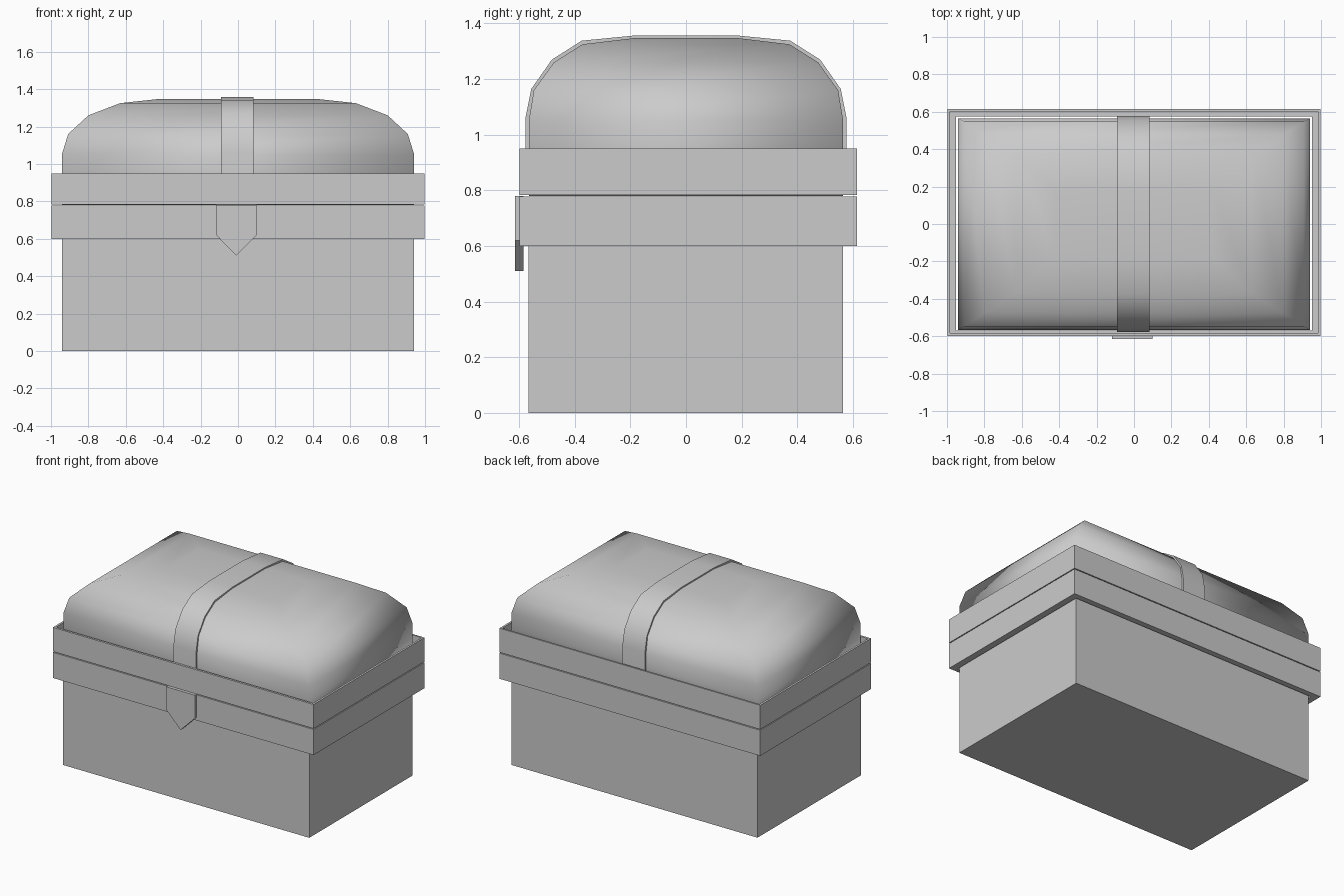
import bpy, bmesh

if "Cube" in bpy.data.objects:
    bpy.data.objects.remove(bpy.data.objects["Cube"])


def make(name, verts, faces, smooth=False):
    me = bpy.data.meshes.new(name)
    me.from_pydata(verts, [], faces)
    bm = bmesh.new()
    bm.from_mesh(me)
    bmesh.ops.recalc_face_normals(bm, faces=bm.faces)
    bm.to_mesh(me)
    bm.free()
    for p in me.polygons:
        p.use_smooth = smooth
    ob = bpy.data.objects.new(name, me)
    bpy.context.collection.objects.link(ob)
    return ob


def rect(x, y0, y1, z):
    return [(-x, y0, z), (x, y0, z), (x, y1, z), (-x, y1, z)]


def bridge(count, sides, closed=False):
    """Quads joining successive rings of vertices."""
    faces = []
    for r in range(count if closed else count - 1):
        a, b = r * sides, (r + 1) % count * sides
        for i in range(sides):
            j = (i + 1) % sides
            faces.append((a + i, a + j, b + j, b + i))
    return faces


def stack(name, rings, smooth=False):
    """Closed solid from stacked rectangles."""
    verts = [v for r in rings for v in rect(*r)]
    n = len(verts)
    caps = [(3, 2, 1, 0), (n - 4, n - 3, n - 2, n - 1)]
    return make(name, verts, bridge(len(rings), 4) + caps, smooth)


def frame(name, outer, inner, z0, z1):
    """Rectangular band with an open middle."""
    rings = [(*outer, z0), (*outer, z1), (*inner, z1), (*inner, z0)]
    verts = [v for r in rings for v in rect(*r)]
    return make(name, verts, bridge(4, 4, closed=True))


# Chest box
stack("chest_body", [(0.942, -0.566, 0.564, 0), (0.942, -0.566, 0.564, 0.775)])

# Bands around the opening: thick lower one, thin upper rim
frame("lower_band", (0.998, -0.599, 0.614), (0.953, -0.57, 0.575), 0.6, 0.777)
frame("upper_band", (0.998, -0.599, 0.614), (0.984, -0.584, 0.602), 0.783, 0.95)

# Padded lid: mitred rounded dome
profile = [(0.942, 0.565, 0.78), (0.942, 0.565, 0.95), (0.942, 0.565, 1.05),
           (0.908, 0.547, 1.16), (0.80, 0.475, 1.26),
           (0.63, 0.372, 1.325), (0.42, 0.18, 1.348)]
stack("lid", [(x, -y, y, z) for x, y, z in profile], smooth=True)

# Strap over the lid
half = [(0.577, 0.79), (0.577, 1.06), (0.556, 1.165), (0.482, 1.27),
        (0.375, 1.338), (0.18, 1.357)]
path = [(-y, z) for y, z in half] + half[::-1]
verts = []
for y, z in path:
    k = 1 - 0.014 / 0.577
    iy, iz = y * k, z - (0.012 if z > 1.1 else 0)
    verts += [(-0.09, y, z), (0.083, y, z), (0.083, iy, iz), (-0.09, iy, iz)]
n = len(verts)
strap = make("lid_strap", verts, bridge(len(path), 4)
             + [(0, 1, 2, 3), (n - 4, n - 3, n - 2, n - 1)], smooth=True)
bpy.context.view_layer.objects.active = strap
strap.select_set(True)
bpy.ops.object.shade_smooth_by_angle()

# Pointed front latch
shape = [(-0.117, 0.78), (-0.117, 0.62), (-0.009, 0.51), (0.1, 0.62), (0.1, 0.78)]
verts = [(x, y, z) for y in (-0.615, -0.585) for x, z in shape]
make("latch", verts, bridge(2, 5) + [(0, 1, 2, 3, 4), (9, 8, 7, 6, 5)])
